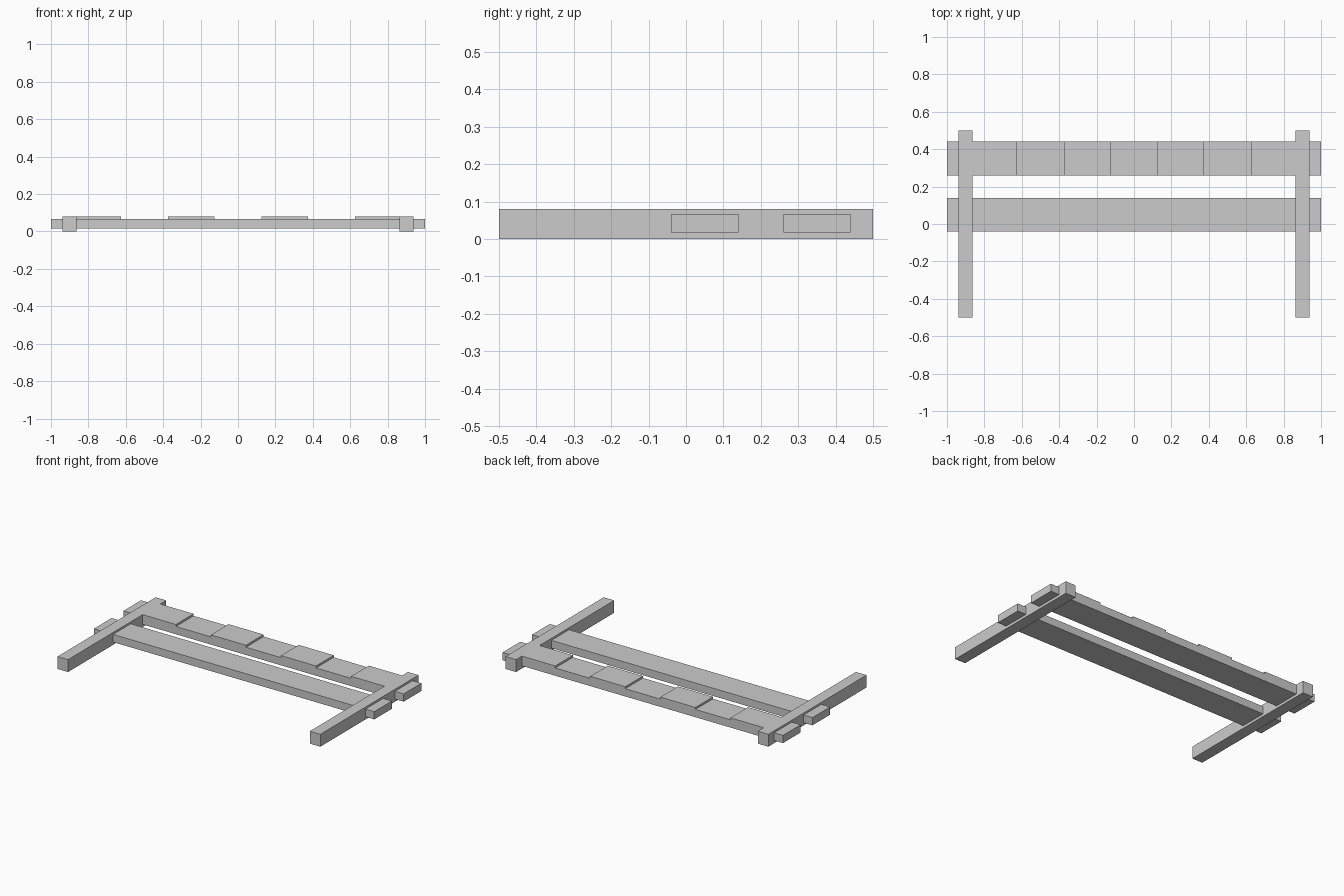
import bpy
import bmesh

cube = bpy.data.objects.get("Cube")
if cube:
    bpy.data.objects.remove(cube, do_unlink=True)

# Single plain grey
grey = bpy.data.materials.new("light_grey")
grey.use_nodes = True
colour = (0.6, 0.6, 0.6, 1)
grey.diffuse_color = colour
grey.node_tree.nodes["Principled BSDF"].inputs["Base Color"].default_value = colour

BEAM_X, BEAM_HALF, TOP = 0.9, 0.0375, 0.08
RAIL_LOW, RAIL_HIGH = 0.017, 0.067


def extrude_profile(name, profile, y0, y1):
    """Extrude an x-z outline from y0 to y1."""
    bm = bmesh.new()
    face = bm.faces.new([bm.verts.new((x, y0, z)) for x, z in profile])
    result = bmesh.ops.extrude_face_region(bm, geom=[face])
    moved = [g for g in result["geom"] if isinstance(g, bmesh.types.BMVert)]
    bmesh.ops.translate(bm, verts=moved, vec=(0, y1 - y0, 0))
    bmesh.ops.recalc_face_normals(bm, faces=bm.faces)
    mesh = bpy.data.meshes.new(name)
    bm.to_mesh(mesh)
    bm.free()
    mesh.materials.append(grey)
    obj = bpy.data.objects.new(name, mesh)
    bpy.context.collection.objects.link(obj)
    return obj


def rectangle(x0, x1, z0, z1):
    return [(x0, z0), (x1, z0), (x1, z1), (x0, z1)]


# Side beams running front to back
for name, side in (("left_beam", 1), ("right_beam", -1)):
    x = side * BEAM_X
    extrude_profile(name, rectangle(x - BEAM_HALF, x + BEAM_HALF, 0, TOP), -0.5, 0.5)

# Plain middle rail
extrude_profile("middle_rail", rectangle(-1, 1, RAIL_LOW, RAIL_HIGH), -0.04, 0.14)

# Notched back rail: raised pads flush with the tops of the beams
outline = [(-1, RAIL_LOW), (1, RAIL_LOW), (1, RAIL_HIGH)]
inner = BEAM_X - BEAM_HALF
for centre in (0.75, 0.25, -0.25, -0.75):
    right = min(centre + 0.125, inner)
    left = max(centre - 0.125, -inner)
    outline += [(right, RAIL_HIGH), (right, TOP), (left, TOP), (left, RAIL_HIGH)]
outline.append((-1, RAIL_HIGH))
extrude_profile("notched_back_rail", outline, 0.26, 0.44)
